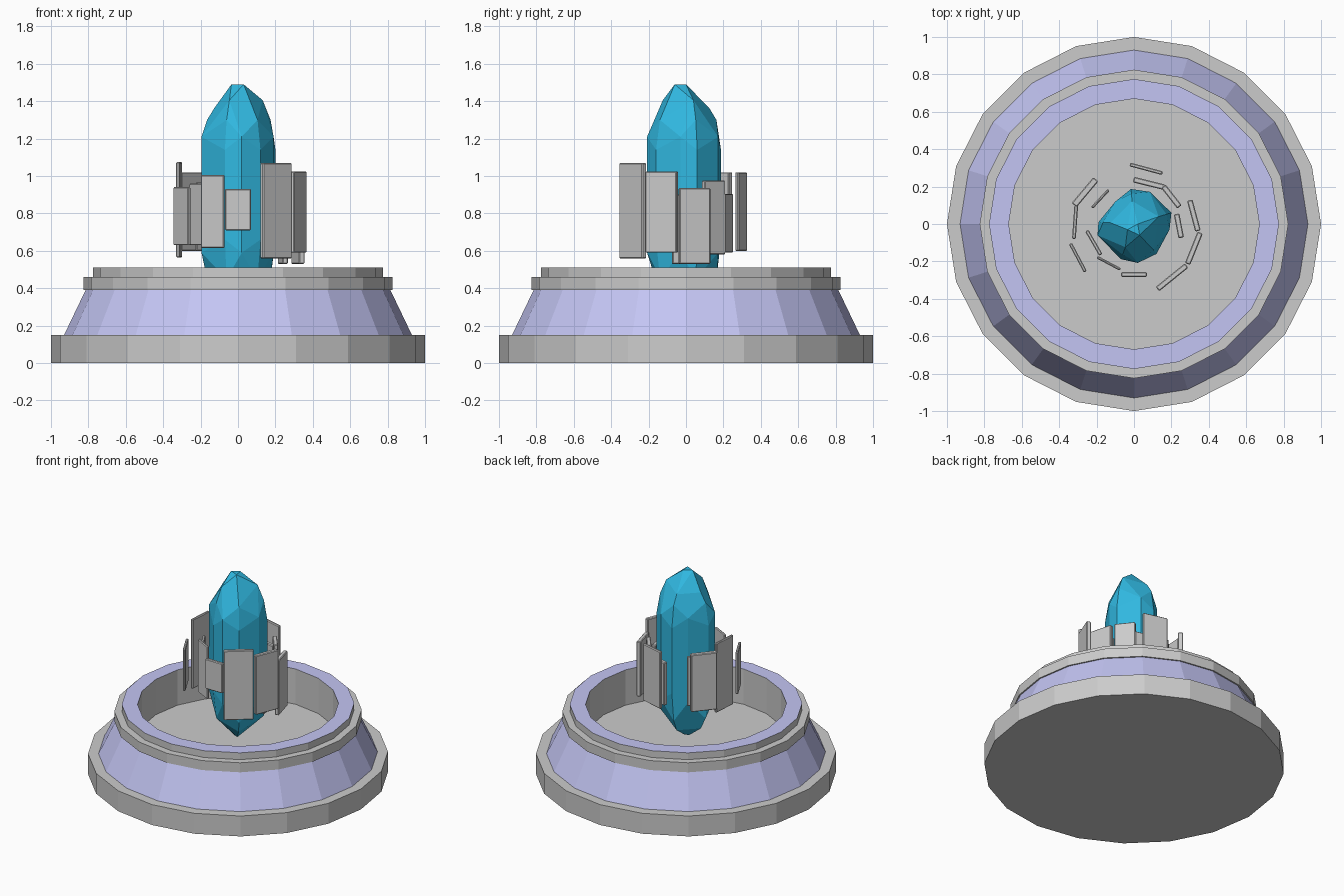
import bpy, bmesh, math
from mathutils import Matrix, Vector

if "Cube" in bpy.data.objects:
    bpy.data.objects.remove(bpy.data.objects["Cube"])


def material(name, rgb):
    m = bpy.data.materials.new(name)
    m.diffuse_color = (*rgb, 1)
    m.use_nodes = True
    m.node_tree.nodes["Principled BSDF"].inputs["Base Color"].default_value = m.diffuse_color
    return m


LILAC = material("lilac", (0.55, 0.56, 0.9))
BLUE = material("crystal_blue", (0.03, 0.48, 0.75))


def finish(name, bm, mat=None):
    me = bpy.data.meshes.new(name)
    bm.to_mesh(me)
    bm.free()
    ob = bpy.data.objects.new(name, me)
    bpy.context.collection.objects.link(ob)
    if mat:
        me.materials.append(mat)
    return ob


def lathe(name, profile, mat=None, cap_start=False, cap_end=False, n=20):
    """Revolve an (r, z) profile into n flat sides."""
    bm = bmesh.new()
    rings = [[bm.verts.new((r * math.cos(2 * math.pi * i / n),
                            r * math.sin(2 * math.pi * i / n), z))
              for i in range(n)] for r, z in profile]
    for a, b in zip(rings, rings[1:]):
        for i in range(n):
            j = (i + 1) % n
            bm.faces.new((a[i], a[j], b[j], b[i]))
    if cap_start:
        bm.faces.new(rings[0][::-1])
    if cap_end:
        bm.faces.new(rings[-1])
    return finish(name, bm, mat)


# Stepped round pedestal with a sunken well
lathe("base_plinth", [(1, 0), (1, 0.15), (0.93, 0.15)], cap_start=True)
lathe("base_slope", [(0.93, 0.15), (0.815, 0.39)], LILAC)
lathe("base_rim", [(0.815, 0.39), (0.825, 0.39), (0.825, 0.46),
                   (0.775, 0.46), (0.775, 0.51)])
lathe("rim_top", [(0.775, 0.51), (0.67, 0.51)], LILAC)
lathe("well", [(0.67, 0.51), (0.67, 0.25)], cap_end=True)

# Faceted crystal: hull of an irregular outline repeated at several heights
outline = [(-0.016, 0.187), (0.085, 0.172), (0.2, 0.06), (0.19, -0.03),
           (0.12, -0.16), (0.02, -0.208), (-0.07, -0.188),
           (-0.195, -0.06), (-0.19, 0.01), (-0.1, 0.12)]
bm = bmesh.new()
for i, (x, y) in enumerate(outline):
    d = 0.04 if i % 2 else -0.03
    for s, z in ((1, 0.63 - d), (1, 1.17 + d)):
        bm.verts.new((x * s, y * s, z))
for i, (x, y) in enumerate(outline[::2]):
    d = 0.02 if i % 2 else -0.02
    for s, z in ((0.87, 0.45), (0.87, 1.3), (0.66, 0.385 + d), (0.66, 1.385 + d)):
        bm.verts.new((x * s, y * s, z))
for p in ((-0.035, -0.03), (0.03, -0.06), (0.02, 0)):
    bm.verts.new((*p, 1.49))
    bm.verts.new((p[0] * 0.5, p[1] * 0.5, 0.28))
res = bmesh.ops.convex_hull(bm, input=bm.verts[:])
bmesh.ops.delete(bm, geom=[v for v in bm.verts if not v.link_faces], context='VERTS')
bmesh.ops.dissolve_limit(bm, angle_limit=math.radians(7),
                         verts=bm.verts[:], edges=bm.edges[:])
bmesh.ops.recalc_face_normals(bm, faces=bm.faces[:])
finish("crystal", bm, BLUE)

# Floating plates around the crystal: x, y, angle, length, thickness, bottom, top
plates = [
    (0.065, 0.295, -15, 0.18, 0.02, 0.60, 1.02),
    (0.08, 0.217, -14, 0.17, 0.03, 0.59, 0.905),
    (0.2, 0.147, -52, 0.14, 0.03, 0.58, 0.975),
    (0.32, 0.045, -75, 0.17, 0.03, 0.53, 0.935),
    (0.24, -0.01, -79, 0.13, 0.03, 0.53, 0.90),
    (0.32, -0.13, 68, 0.18, 0.03, 0.59, 1.025),
    (0.203, -0.285, 39, 0.20, 0.03, 0.56, 1.07),
    (0, -0.27, 0, 0.14, 0.025, 0.71, 0.93),
    (-0.135, -0.21, -28, 0.14, 0.015, 0.615, 1.005),
    (-0.215, -0.1, -60, 0.15, 0.02, 0.63, 0.96),
    (-0.3, -0.18, -62, 0.17, 0.018, 0.63, 0.94),
    (-0.315, 0.01, 86, 0.18, 0.02, 0.565, 1.075),
    (-0.262, 0.17, 50, 0.18, 0.035, 0.60, 1.02),
    (-0.18, 0.135, 47, 0.13, 0.015, 0.60, 0.965),
]
for k, (x, y, ang, length, thick, z0, z1) in enumerate(plates):
    bm = bmesh.new()
    bmesh.ops.create_cube(bm, size=1)
    bmesh.ops.scale(bm, vec=(length, thick, z1 - z0), verts=bm.verts)
    bmesh.ops.bevel(bm, geom=bm.edges[:], offset=0.005, segments=1, affect='EDGES')
    bmesh.ops.transform(bm, verts=bm.verts, matrix=Matrix.Translation(
        (x, y, (z0 + z1) / 2)) @ Matrix.Rotation(math.radians(ang), 4, 'Z'))
    finish(f"floating_plate_{k + 1}", bm)
